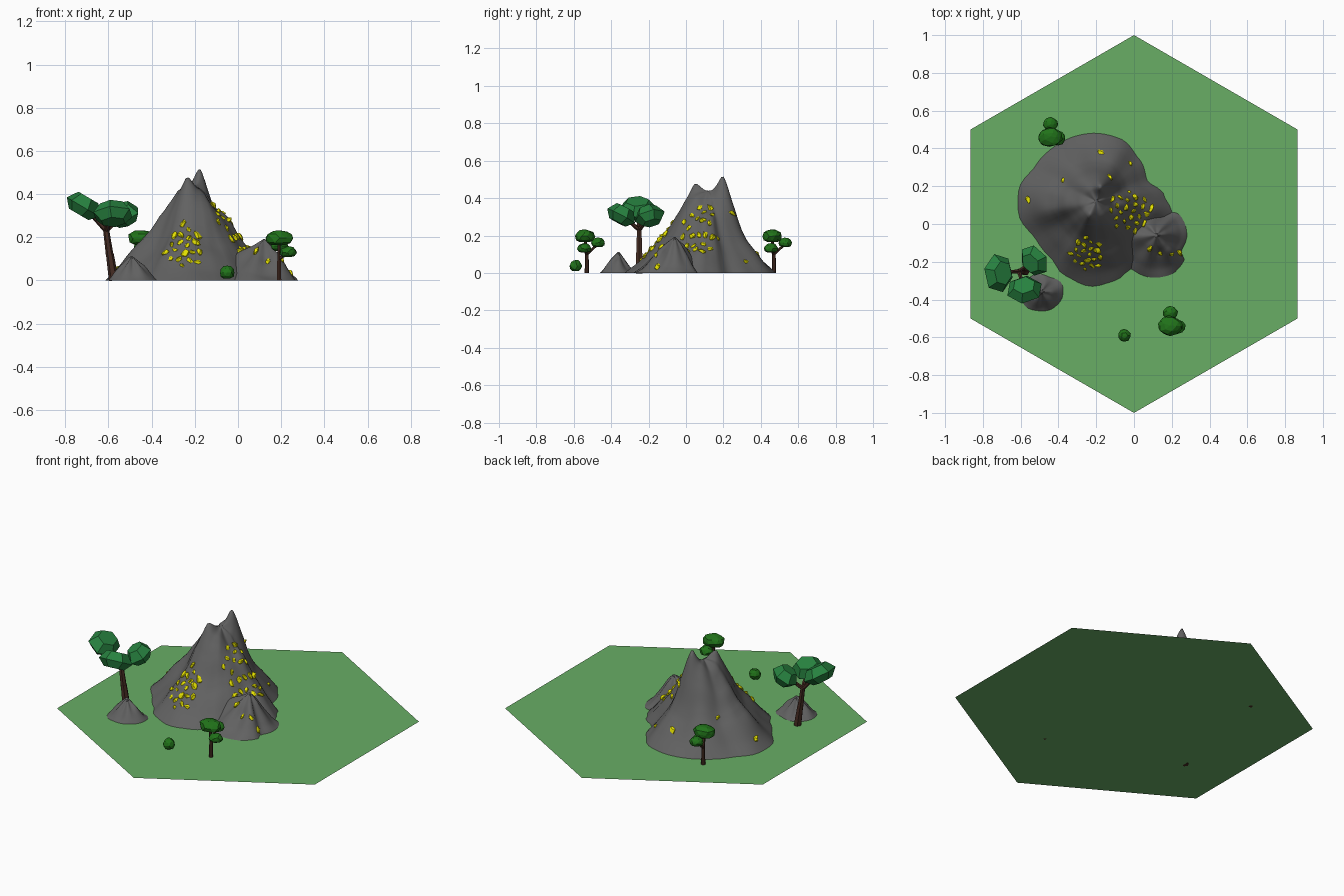
import bpy, bmesh, math, random
from mathutils import Vector, Matrix, noise

if "Cube" in bpy.data.objects:
    bpy.data.objects.remove(bpy.data.objects["Cube"])

random.seed(4)


def material(name, rgb):
    m = bpy.data.materials.new(name)
    m.diffuse_color = (*rgb, 1)
    m.use_nodes = True
    m.node_tree.nodes["Principled BSDF"].inputs["Base Color"].default_value = m.diffuse_color
    return m


GRASS = material("grass", (0.14, 0.42, 0.13))
STONE = material("stone", (0.12, 0.12, 0.12))
GOLD = material("gold", (0.8, 0.77, 0.0))
LEAF = material("leaf", (0.02, 0.22, 0.05))
BUSH = material("bush_green", (0.015, 0.17, 0.01))
BARK = material("bark", (0.06, 0.025, 0.016))


def finish(name, bm, mat, smooth=False):
    bmesh.ops.recalc_face_normals(bm, faces=bm.faces)
    me = bpy.data.meshes.new(name)
    bm.to_mesh(me)
    bm.free()
    me.materials.append(mat)
    if smooth:
        me.polygons.foreach_set("use_smooth", [True] * len(me.polygons))
    ob = bpy.data.objects.new(name, me)
    bpy.context.collection.objects.link(ob)
    return ob


def lerp_table(table, t):
    for (a, va), (b, vb) in zip(table, table[1:]):
        if t <= b:
            return va + (vb - va) * (t - a) / (b - a)
    return table[-1][1]


def mountain(name, center, outline, height, profile, bumps, rough, segs=72, rings=30):
    """Height field on a polar grid inside an outline; returns its height function."""
    cx, cy = center
    polar = sorted((math.atan2(y - cy, x - cx), math.hypot(x - cx, y - cy)) for x, y in outline)
    polar = ([(polar[-1][0] - math.tau, polar[-1][1])] + polar
             + [(polar[0][0] + math.tau, polar[0][1])])

    def radius(a):
        for (a0, r0), (a1, r1) in zip(polar, polar[1:]):
            if a <= a1:
                s = (a - a0) / (a1 - a0)
                return r0 + (r1 - r0) * s * s * (3 - 2 * s)
        return polar[-1][1]

    def h(x, y):
        a = math.atan2(y - cy, x - cx)
        t = math.hypot(x - cx, y - cy) / radius(a)
        if t >= 1:
            return 0.0
        z = height * lerp_table(profile, t)
        for bx, by, amount, width in bumps:
            z += amount * math.exp(-(math.hypot(x - bx, y - by) / width) ** 1.4)
        z += rough * noise.noise(Vector((x * 9, y * 9, 1.7))) * min(1, 4 * t * (1 - t))
        z += 0.5 * rough * math.sin(6 * a + 1) * 4 * t * (1 - t)
        return max(z, 0.0)

    bm = bmesh.new()
    top = bm.verts.new((cx, cy, h(cx, cy)))
    prev = None
    for i in range(1, rings + 1):
        ring = []
        for j in range(segs):
            a = -math.pi + math.tau * (j + 0.5) / segs
            r = radius(a) * i / rings
            x, y = cx + r * math.cos(a), cy + r * math.sin(a)
            ring.append(bm.verts.new((x, y, 0 if i == rings else h(x, y))))
        for j in range(segs):
            k = (j + 1) % segs
            if prev:
                bm.faces.new((prev[j], ring[j], ring[k], prev[k]))
            else:
                bm.faces.new((top, ring[j], ring[k]))
        prev = ring
    finish(name, bm, STONE, True)
    return h


# Hexagonal ground tile
bm = bmesh.new()
bm.faces.new([bm.verts.new((math.sin(i * math.pi / 3), math.cos(i * math.pi / 3), 0))
              for i in range(6)])
finish("ground_tile", bm, GRASS)

# Main twin-peaked mountain
h_main = mountain(
    "main_mountain", (-0.2, 0.12),
    [(-.23, .48), (-.07, .45), (.03, .34), (.07, .23), (.16, .15), (.2, .06), (.15, -.05),
     (.05, -.16), (-.02, -.24), (-.1, -.3), (-.23, -.33), (-.37, -.27), (-.44, -.18),
     (-.52, -.08), (-.61, .05), (-.61, .18), (-.52, .31), (-.39, .43)],
    0.41, [(0, 1), (.2, .95), (.3, .86), (.4, .73), (.5, .55), (.6, .41), (.72, .28),
           (.85, .14), (1, 0)],
    [(-.18, .2, .13, .05), (-.236, .05, .08, .06), (-.11, .12, -.06, .05),
     (-.32, .14, -.03, .05)], 0.022)

# Lower side mountain
h_side = mountain(
    "side_mountain", (0.12, -0.06),
    [(.06, .1), (.16, .06), (.24, .05), (.28, -.06), (.25, -.14), (.265, -.2), (.19, -.27),
     (.07, -.28), (-.01, -.24), (-.13, -.16), (-.18, -.02), (-.06, .08)],
    0.18, [(0, 1), (.3, .76), (.6, .4), (.8, .16), (1, 0)],
    [(.13, -.06, .015, .04), (.19, -.14, .03, .04), (.13, -.15, -.03, .03)], 0.02, 48, 18)

# Small rock by the large tree
mountain(
    "small_rock", (-0.49, -0.36),
    [(-.6, -.36), (-.58, -.43), (-.5, -.46), (-.42, -.44), (-.38, -.39), (-.38, -.32),
     (-.45, -.28), (-.55, -.28)],
    0.1, [(0, 1), (.3, .7), (.5, .5), (.8, .2), (1, 0)],
    [(-.5, -.36, .015, .03), (-.43, -.37, .02, .03)], 0.02, 32, 12)


def surface(x, y):
    return max(h_main(x, y), h_side(x, y))


# Gold nuggets: two dense clusters and a few scattered ones
spots = [(-.375, .23), (-.175, .38), (-.13, .25), (-.02, .32), (-.56, .13),
         (.085, -.13), (.14, -.155), (.24, -.155), (.2, -.16)]
for cx, cy, rx, ry, n in ((-.25, -.16, .09, .09, 20), (-.02, .07, .12, .11, 24)):
    for i in range(n):
        a, r = i * 2.4, math.sqrt((i + 0.5) / n)
        spots.append((cx + rx * r * math.cos(a), cy + ry * r * math.sin(a)))
bm = bmesh.new()
for x, y in spots:
    e = 0.012
    n = Vector((surface(x - e, y) - surface(x + e, y),
                surface(x, y - e) - surface(x, y + e), 2 * e)).normalized()
    s = random.uniform(0.012, 0.02)
    mat = (Matrix.Translation((x, y, surface(x, y))) @ n.to_track_quat('Z', 'Y').to_matrix().to_4x4()
           @ Matrix.Rotation(random.uniform(0, 6), 4, 'Z') @ Matrix.Diagonal((s * 1.3, s * .8, s * .7, 1)))
    new = bmesh.ops.create_icosphere(bm, subdivisions=1, radius=1, matrix=mat)["verts"]
    for v in new:
        v.co += Vector([random.uniform(-.25, .25) * s for _ in range(3)])
finish("gold_nuggets", bm, GOLD)


def limb(bm, a, b, r0, r1):
    """Six-sided tapered branch from a to b."""
    a, b = Vector(a), Vector(b)
    d = b - a
    mat = Matrix.Translation((a + b) / 2) @ d.to_track_quat('Z', 'Y').to_matrix().to_4x4()
    bmesh.ops.create_cone(bm, cap_ends=True, segments=6, radius1=r0, radius2=r1,
                          depth=d.length, matrix=mat)


# Large leaning tree: trunk, branches and three tilted slab canopies
bm = bmesh.new()
fork = (-.61, -.25, .23)
limb(bm, (-.575, -.25, 0), (-.593, -.25, .12), .023, .018)
limb(bm, (-.593, -.25, .11), fork, .018, .014)
canopies = [((-.715, -.26, .345), (.5, 0, .85), .105), ((-.58, -.345, .31), (-.05, .45, .85), .098),
            ((-.53, -.195, .305), (-.42, -.3, .85), .09)]
for c, n, r in canopies:
    limb(bm, fork, c, .012, .008)
finish("large_tree_trunk", bm, BARK)
bm = bmesh.new()
for c, n, r in canopies:
    mat = Matrix.Translation(c) @ Vector(n).to_track_quat('Z', 'Y').to_matrix().to_4x4()
    rings = [[bm.verts.new(mat @ Vector((k * r * math.cos(j * math.tau / 6 + .3),
                                         k * r * .85 * math.sin(j * math.tau / 6 + .3), z)))
              for j in range(6)] for k, z in ((.6, -.045), (1, -.005), (.62, .045))]
    for lo, hi in zip(rings, rings[1:]):
        for j in range(6):
            bm.faces.new((lo[j], lo[(j + 1) % 6], hi[(j + 1) % 6], hi[j]))
    bm.faces.new(rings[0][::-1])
    bm.faces.new(rings[-1])
finish("large_tree_canopies", bm, LEAF)


def blob(bm, c, size):
    """Faceted foliage lump with a flattened underside."""
    mat = Matrix.Translation(c) @ Matrix.Diagonal((*size, 1))
    for v in bmesh.ops.create_icosphere(bm, subdivisions=2, radius=1, matrix=mat)["verts"]:
        v.co += Vector([random.uniform(-.08, .08) * s for s in size])
        v.co.z = max(v.co.z, c[2] - size[2] * .75)


# Two identical small trees
for i, (dx, dy) in enumerate(((0, 0), (-.635, 1.0)), 1):
    bm = bmesh.new()
    x, y = .19 + dx, -.53 + dy
    limb(bm, (x, y, 0), (x, y, .11), .012, .009)
    limb(bm, (x, y, .1), (x, y - .01, .18), .009, .007)
    limb(bm, (x, y, .1), (x + .04, y - .015, .125), .008, .006)
    limb(bm, (x, y, .1), (x, y + .055, .15), .008, .006)
    finish(f"small_tree_{i}_trunk", bm, BARK)
    bm = bmesh.new()
    blob(bm, (x, y - .01, .195), (.066, .052, .04))
    blob(bm, (x + .042, y - .015, .13), (.04, .038, .028))
    blob(bm, (x + .003, y + .06, .16), (.04, .036, .03))
    finish(f"small_tree_{i}_canopies", bm, BUSH)

# Round bush
bm = bmesh.new()
blob(bm, (-.05, -.59, .036), (.033, .033, .035))
finish("round_bush", bm, BUSH)
